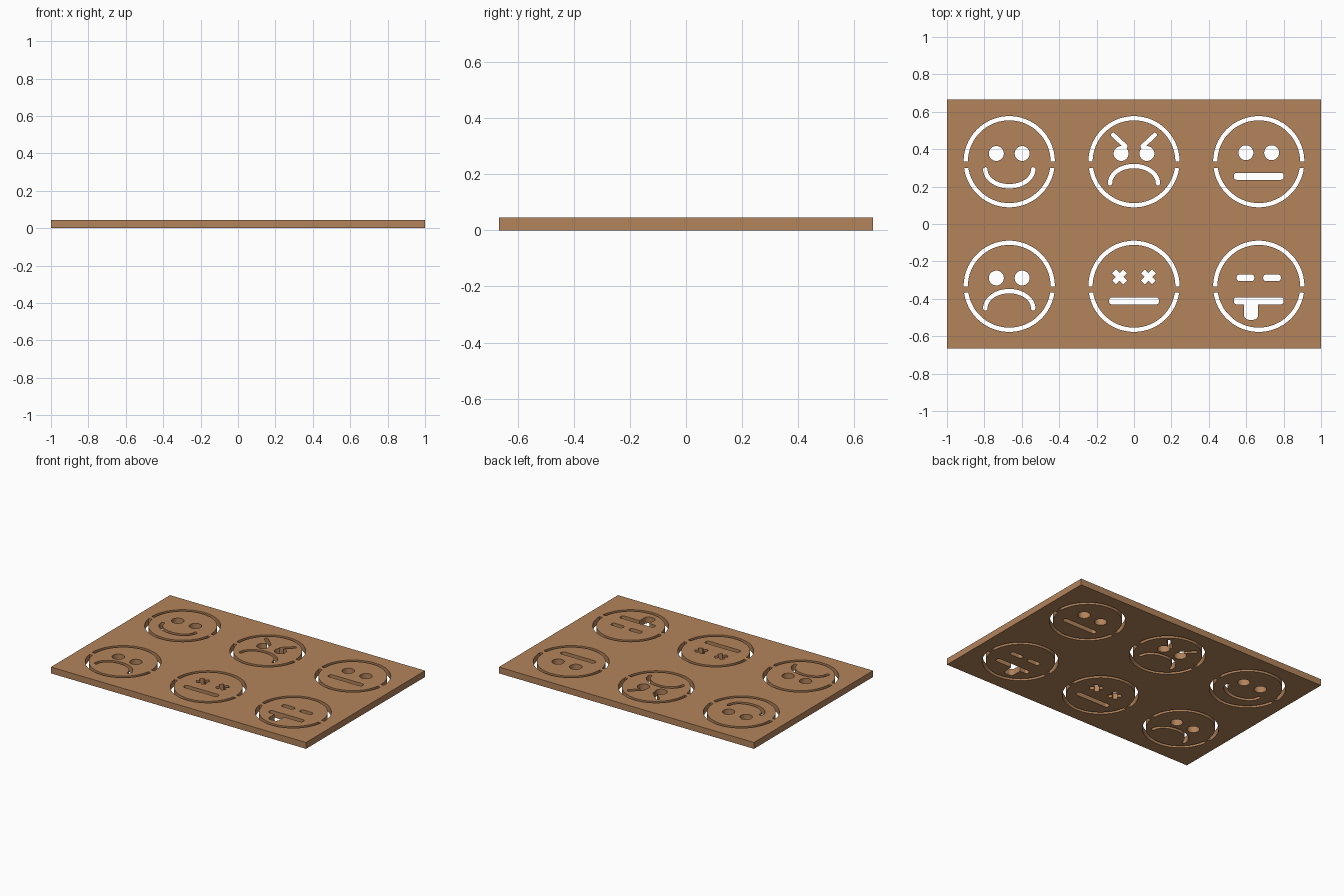
import bpy, bmesh, math
from math import cos, sin, pi

if "Cube" in bpy.data.objects:
    bpy.data.objects.remove(bpy.data.objects["Cube"])

W, D, T = 2.0, 1.333, 0.045      # plate size
STROKE = 0.012                   # half width of thin cut lines

wood = bpy.data.materials.new("warm wood brown")
wood.diffuse_color = (0.45, 0.23, 0.105, 1)
wood.use_nodes = True
wood.node_tree.nodes["Principled BSDF"].inputs["Base Color"].default_value = wood.diffuse_color

cut = bmesh.new()
origin = [0, 0]


def prism(points):
    """Closed through-cutter from a 2D outline, relative to the current face centre."""
    low = [cut.verts.new((x + origin[0], y + origin[1], -0.05)) for x, y in points]
    high = [cut.verts.new((v.co.x, v.co.y, 0.1)) for v in low]
    cut.faces.new(low[::-1])
    cut.faces.new(high)
    n = len(low)
    for i in range(n):
        j = (i + 1) % n
        cut.faces.new((low[i], low[j], high[j], high[i]))


def disc(x, y, r):
    prism([(x + r * cos(2 * pi * i / 40), y + r * sin(2 * pi * i / 40)) for i in range(40)])


def bar(x, y, hx, hy, r=0.014, angle=0.0):
    """Rounded bar with half sizes hx, hy, turned by angle."""
    pts = []
    for k, (sx, sy) in enumerate(((1, 1), (-1, 1), (-1, -1), (1, -1))):
        for i in range(7):
            a = (k + i / 6) * pi / 2
            px, py = sx * (hx - r) + r * cos(a), sy * (hy - r) + r * sin(a)
            pts.append((x + px * cos(angle) - py * sin(angle),
                        y + px * sin(angle) + py * cos(angle)))
    prism(pts)


def half_rings():
    """Face outline: two half rings leaving bridges at the sides."""
    ro, ri, n = 0.244, 0.221, 48
    for a0, a1 in ((0.0, pi), (pi + 0.145, 2 * pi - 0.145)):
        t = [a0 + (a1 - a0) * i / n for i in range(n + 1)]
        prism([(ro * cos(a), ro * sin(a)) for a in t]
              + [(ri * cos(a), ri * sin(a)) for a in reversed(t)])


def curved_mouth(y, height, sign):
    """Half-ellipse stroke with round ends; sign -1 smiles, +1 frowns."""
    rx, n = 0.128, 32
    t = [pi * i / n for i in range(n + 1)]

    def side(o):
        return [((rx + o) * cos(a), y + sign * (height + o) * sin(a)) for a in t]

    def cap(x, a0):
        return [(x + STROKE * cos(a0 - pi * i / 8), y - sign * STROKE * abs(sin(pi * i / 8)))
                for i in range(1, 8)]
    left = [(-rx - STROKE * cos(pi * i / 8), y - sign * STROKE * sin(pi * i / 8)) for i in range(1, 8)]
    right = [(rx - STROKE * cos(pi * i / 8), y - sign * STROKE * sin(pi * i / 8)) for i in range(1, 8)]
    pts = side(STROKE) + left + side(-STROKE)[::-1] + right
    prism(pts if sign > 0 else pts[::-1])


def round_eyes(y=0.044):
    for s in (-1, 1):
        disc(s * 0.069, y, 0.04)


def flat_mouth():
    bar(0, -0.078, 0.133, 0.0185)


def happy():
    round_eyes()
    curved_mouth(-0.041, 0.09, -1)


def angry():
    round_eyes()
    curved_mouth(-0.115, 0.092, 1)
    for s in (-1, 1):
        bar(s * 0.079, 0.113, 0.056, STROKE, 0.009, s * math.radians(43))


def neutral():
    round_eyes(0.048)
    flat_mouth()


def sad():
    round_eyes()
    curved_mouth(-0.118, 0.092, 1)


def dizzy():
    for s in (-1, 1):
        # crossed eye as one outline: notched star of two bars
        w, l = 0.015, 0.042
        base = [(l, -w), (l, w), (w, w)]
        pts = []
        for k in range(4):
            a = k * pi / 2 + pi / 4
            pts += [(s * 0.077 + x * cos(a) - y * sin(a), 0.05 + x * sin(a) + y * cos(a))
                    for x, y in base]
        prism(pts)
    flat_mouth()


def tongue_out():
    for s in (-1, 1):
        bar(s * 0.071, 0.045, 0.047, 0.0175)
    flat_mouth()
    bar(-0.041, -0.125, 0.0375, 0.054, 0.025)


# six faces in a 3 x 2 grid
for i, (top, bottom) in enumerate(((happy, sad), (angry, dizzy), (neutral, tongue_out))):
    for y, features in ((0.333, top), (-0.333, bottom)):
        origin[:] = [(i - 1) * 0.667, y]
        half_rings()
        features()

bmesh.ops.recalc_face_normals(cut, faces=cut.faces)
cut_mesh = bpy.data.meshes.new("face_cutters")
cut.to_mesh(cut_mesh)
cutter = bpy.data.objects.new("face_cutters", cut_mesh)
bpy.context.collection.objects.link(cutter)
cutter.hide_render = True

# stencil plate
bpy.ops.mesh.primitive_cube_add(size=1, location=(0, 0, T / 2))
plate = bpy.context.object
plate.name = "stencil_plate"
plate.scale = (W, D, T)
bpy.ops.object.transform_apply(location=True, rotation=False, scale=True)
plate.data.materials.append(wood)
mod = plate.modifiers.new("cut faces", 'BOOLEAN')
mod.operation = 'DIFFERENCE'
mod.solver = 'EXACT'
mod.use_self = True
mod.object = cutter
bpy.ops.object.modifier_apply(modifier=mod.name)
bpy.data.objects.remove(cutter)
